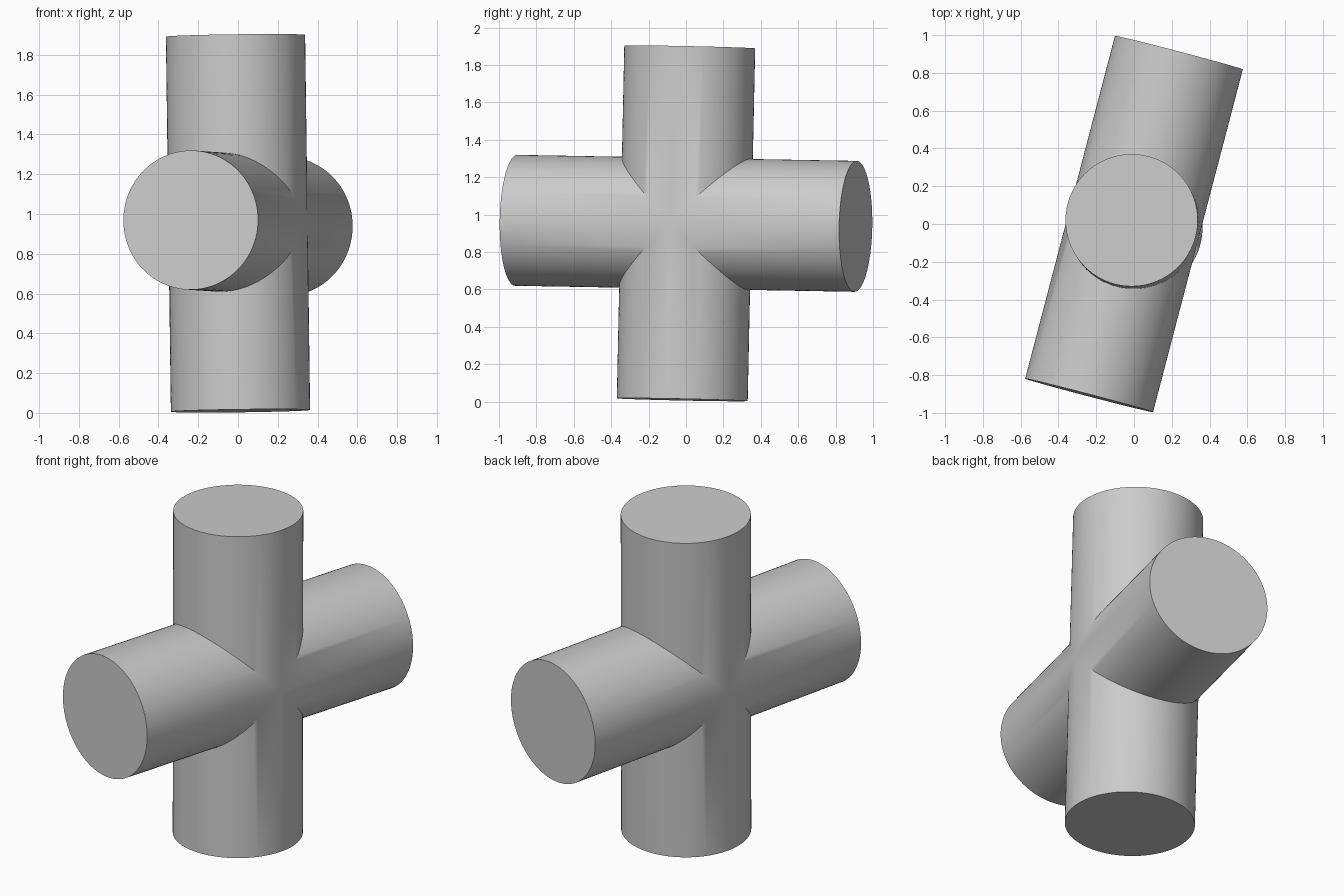
import bpy, bmesh, math
from mathutils import Vector

default = bpy.data.objects.get("Cube")
if default:
    bpy.data.objects.remove(default, do_unlink=True)

RADIUS = 0.35
SEGMENTS = 96
HALF_UPRIGHT = 0.943
HALF_CROSS = 0.938
CENTRE = Vector((0, 0, 0.953))

# Slightly tilted, mutually perpendicular pipe axes
upright = Vector((-0.0125, 0.02, 0.943)).normalized()
across = Vector((0.2375, 0.9075, 0))
across = (across - upright * across.dot(upright)).normalized()
side = upright.cross(across)

grey = bpy.data.materials.new("plain grey")
grey.use_nodes = True
colour = (0.6, 0.6, 0.6, 1)
grey.diffuse_color = colour
grey.node_tree.nodes["Principled BSDF"].inputs["Base Color"].default_value = colour

bm = bmesh.new()


def add_arm(along, other, length):
    """Round arm running from the mitred seam to a flat cap."""
    seam, rim = [], []
    for i in range(SEGMENTS):
        a = math.tau * i / SEGMENTS
        ring = CENTRE + other * RADIUS * math.cos(a) + side * RADIUS * math.sin(a)
        seam.append(bm.verts.new(ring + along * abs(RADIUS * math.cos(a))))
        rim.append(bm.verts.new(ring + along * length))
    for i in range(SEGMENTS):
        j = (i + 1) % SEGMENTS
        bm.faces.new((seam[i], seam[j], rim[j], rim[i]))
    bm.faces.new(rim)


for sign in (1, -1):
    add_arm(upright * sign, across, HALF_UPRIGHT)
    add_arm(across * sign, upright, HALF_CROSS)

# Weld the four arms along their shared seams
bmesh.ops.remove_doubles(bm, verts=bm.verts, dist=0.0001)
bmesh.ops.recalc_face_normals(bm, faces=bm.faces)

mesh = bpy.data.meshes.new("pipe_cross")
bm.to_mesh(mesh)
bm.free()
mesh.materials.append(grey)
cross = bpy.data.objects.new("pipe_cross", mesh)
bpy.context.collection.objects.link(cross)

bpy.ops.object.select_all(action="DESELECT")
cross.select_set(True)
bpy.context.view_layer.objects.active = cross
bpy.ops.object.shade_smooth_by_angle(angle=math.radians(30))
